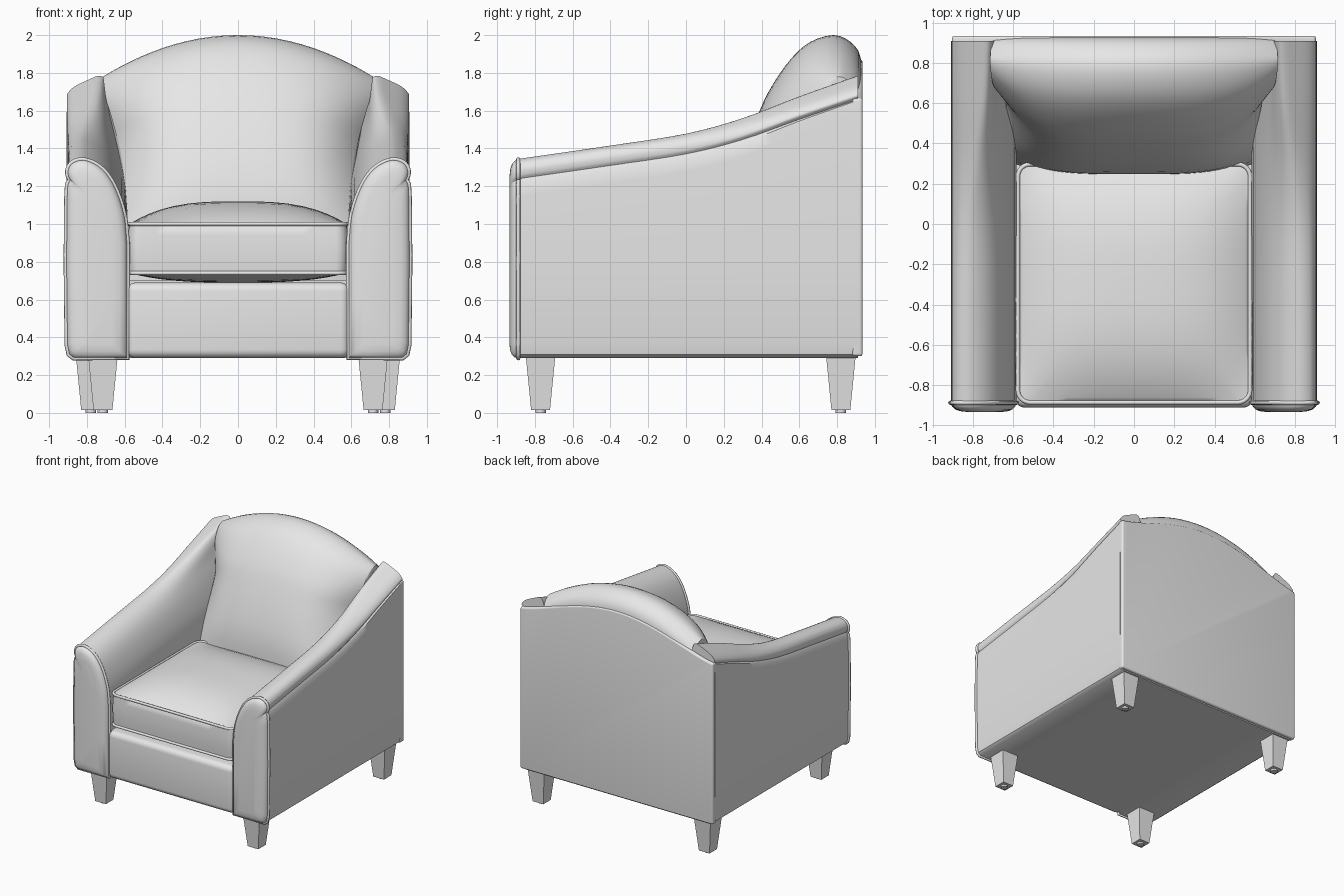
import bpy, bmesh, math
from mathutils import Vector

if "Cube" in bpy.data.objects:
    bpy.data.objects.remove(bpy.data.objects["Cube"])

mat = bpy.data.materials.new("light grey fabric")
mat.diffuse_color = (0.8, 0.8, 0.8, 1)
mat.use_nodes = True
mat.node_tree.nodes["Principled BSDF"].inputs["Base Color"].default_value = mat.diffuse_color


def finish(ob, mirror=False, bevel=0, angle=40):
    ob.data.materials.clear()
    ob.data.materials.append(mat)
    bpy.ops.object.select_all(action='DESELECT')
    ob.select_set(True)
    bpy.context.view_layer.objects.active = ob
    if bevel:
        m = ob.modifiers.new("Bevel", 'BEVEL')
        m.width, m.segments, m.limit_method = bevel, 5, 'ANGLE'
        bpy.ops.object.modifier_apply(modifier=m.name)
    bpy.ops.object.shade_smooth_by_angle(angle=math.radians(angle))
    if mirror:
        ob.modifiers.new("Mirror", 'MIRROR').use_mirror_merge = False
    return ob


def loft(name, rings, **kw):
    """Skin a list of equal closed rings and cap both ends."""
    bm = bmesh.new()
    vs = [[bm.verts.new(p) for p in r] for r in rings]
    n = len(vs[0])
    for a, b in zip(vs, vs[1:]):
        for i in range(n):
            j = (i + 1) % n
            bm.faces.new((a[i], a[j], b[j], b[i]))
    bm.faces.new(vs[0])
    bm.faces.new(vs[-1])
    bmesh.ops.recalc_face_normals(bm, faces=bm.faces)
    me = bpy.data.meshes.new(name)
    bm.to_mesh(me)
    bm.free()
    ob = bpy.data.objects.new(name, me)
    bpy.context.collection.objects.link(ob)
    return finish(ob, **kw)


def spline(pts, n=4):
    """Smooth curve through points."""
    p = [Vector(q) for q in pts]
    p = [2 * p[0] - p[1]] + p + [2 * p[-1] - p[-2]]
    out = []
    for a, b, c, d in zip(p, p[1:], p[2:], p[3:]):
        for k in range(n):
            t = k / n
            out.append(0.5 * (2 * b + (c - a) * t + (2 * a - 5 * b + 4 * c - d) * t * t
                              + (3 * b - a - 3 * c + d) * t ** 3))
    return out + [p[-2]]


def piping(name, pts, r=0.011, **kw):
    cu = bpy.data.curves.new(name, 'CURVE')
    cu.dimensions = '3D'
    cu.bevel_depth, cu.bevel_resolution = r, 2
    sp = cu.splines.new('POLY')
    sp.points.add(len(pts) - 1)
    for q, p in zip(sp.points, pts):
        q.co = (*p, 1)
    sp.use_cyclic_u = True
    ob = bpy.data.objects.new(name, cu)
    bpy.context.collection.objects.link(ob)
    bpy.ops.object.select_all(action='DESELECT')
    ob.select_set(True)
    bpy.context.view_layer.objects.active = ob
    bpy.ops.object.convert(target='MESH')
    return finish(bpy.context.object, angle=80, **kw)


def box(name, x0, x1, y0, y1, z0, z1, **kw):
    c = [(x0, y0), (x1, y0), (x1, y1), (x0, y1)]
    return loft(name, [[(x, y, z) for x, y in c] for z in (z0, z1)], **kw)


# Arms: rolled section, higher and tipped outward toward the back
FRONT = [(.585, -.45), (.60, -.3), (.64, -.17), (.69, -.08), (.75, -.025), (.82, 0),
         (.875, -.015), (.9, -.05), (.9, -.085), (.89, -.105)]
REAR = [(.585, -.6), (.60, -.45), (.64, -.28), (.68, -.14), (.70, -.04), (.73, 0),
        (.80, -.025), (.87, -.06), (.905, -.10), (.89, -.125)]


def arm_section(h, t):
    top = [(a[0] + (b[0] - a[0]) * t, h + a[1] + (b[1] - a[1]) * t) for a, b in zip(FRONT, REAR)]
    lip = [(.903, h - .13), (.907, h - .2), (.91, .8), (.905, .36), (.895, .31), (.87, .29)]
    return [(.585, .29), (.585, .6)] + [tuple(p) for p in spline(top)] + lip


path = spline([(-.885, 1.345, 0), (-.4, 1.415, 0), (0, 1.478, .1), (.3, 1.56, .4),
               (.6, 1.675, .8), (.91, 1.785, 1)])
loft("arm", [[(x, y, z) for x, z in arm_section(h, t)] for y, h, t in path], mirror=True)

# Padded arm fronts with piping
outline = arm_section(1.34, 0)


def inset(d, y):
    return [(.735 + (x - .735) * (1 - d / .15), y, .75 + (z - .75) * (1 - d / .5)) for x, z in outline]


loft("arm_front_panel", [inset(d, y) for d, y in
     [(0, -.87), (0, -.89), (.005, -.907), (.018, -.921), (.04, -.93), (.08, -.935)]], mirror=True)
piping("arm_front_piping", inset(-.002, -.888), mirror=True)

# Seat base and padded front rail
box("seat_base", -.6, .6, -.86, .91, .29, .68)
box("front_rail", -.59, .59, -.912, -.7, .29, .69, bevel=.045)

# Back panel with arched top
n = 32
arch = [(.905 - 1.81 * i / n, 1.665 + .205 * math.cos(math.pi / 2 * (1 - 2 * i / n)) ** 1.3)
        for i in range(1, n)]
back = [(-.905, .3), (.905, .3), (.905, 1.665)] + arch + [(-.905, 1.665)]
loft("back_panel", [[(x, y, z) for x, z in back] for y in (.88, .935)], bevel=.015)

# Back cushion: one side profile carried across an arched width
profile = spline([(.25, .7), (.25, 1.1), (.30, 1.35), (.39, 1.6), (.46, 1.74), (.56, 1.88),
                  (.66, 1.965), (.78, 2.0), (.87, 1.965), (.925, 1.88), (.92, 1.7)], 3)
profile = [tuple(p) for p in profile] + [(.88, .7)]
WIDTH = [(0, .59), (1.0, .59), (1.2, .60), (1.35, .615), (1.52, .655), (1.66, .70), (1.78, .715), (3, .715)]


def half_width(z):
    for (a, wa), (b, wb) in zip(WIDTH, WIDTH[1:]):
        if z <= b:
            return wa + (wb - wa) * (z - a) / (b - a)


rings = []
for i in range(33):
    u = math.sin(math.pi / 2 * (i / 16 - 1))
    k = (1.3 - .22 * u * u) / 1.3
    ring = []
    for y, z in profile:
        push = .05 + .17 * min(1, max(0, (z - .9) / .7))
        y += abs(u) ** 4 * push * max(0, min(1, (.85 - y) / .46))
        z = .7 + (z - .7) * k
        ring.append((u * half_width(z), y, z))
    rings.append(ring)
loft("back_cushion", rings, angle=60)

# Seat cushion: rounded rectangle, crowned above and below, piped edges
HX, HY, CY, R = .575, .59, -.295, .06
loop = []
for q, (sx, sy) in enumerate([(1, 1), (-1, 1), (-1, -1), (1, -1)]):
    for k in range(7):
        a = math.pi / 2 * (q + k / 6)
        loop.append((sx * (HX - R) + R * math.cos(a), sy * (HY - R) + R * math.sin(a)))
    nx, ny = [(-1, 1), (-1, -1), (1, -1), (1, 1)][q]
    ex, ey = nx * (HX - R), ny * (HY - R)
    sx0, sy0 = loop[-1]
    tx, ty = (ex, sy0) if q % 2 == 0 else (sx0, ey)
    loop += [(sx0 + (tx - sx0) * k / 12, sy0 + (ty - sy0) * k / 12) for k in range(1, 12)]


def seat_ring(s, z, crown):
    return [(x * s, CY + y * s, z + crown * (1 - abs(x * s / HX) ** 3) * (1 - abs(y * s / HY) ** 3))
            for x, y in loop]


steps = [.02, .15, .3, .45, .6, .72, .82, .9, .96, 1]
rings = [seat_ring(s, .74, -.05) for s in steps]
rings += [seat_ring(1.008, .80, 0), seat_ring(1.012, .87, 0), seat_ring(1.008, .94, 0)]
rings += [seat_ring(s, 1.0, .12) for s in reversed(steps)]
loft("seat_cushion", rings, angle=60)
for nm, z in (("seat_top_piping", 1.0), ("seat_bottom_piping", .74)):
    piping(nm, seat_ring(1.003, z, 0))

# Tapered legs with small round glides
for nm, cx, cy in (("front_leg", .715, -.77), ("back_leg", .78, .82)):
    sq = [(-1, -1), (1, -1), (1, 1), (-1, 1)]
    loft(nm, [[(cx + r * a, cy + r * b, z) for a, b in sq] for r, z in ((.05, .015), (.079, .31))],
         mirror=True)
    circ = [(math.cos(i * math.pi / 6), math.sin(i * math.pi / 6)) for i in range(12)]
    loft(nm + "_glide", [[(cx + .028 * a, cy + .028 * b, z) for a, b in circ] for z in (0, .02)],
         mirror=True)
